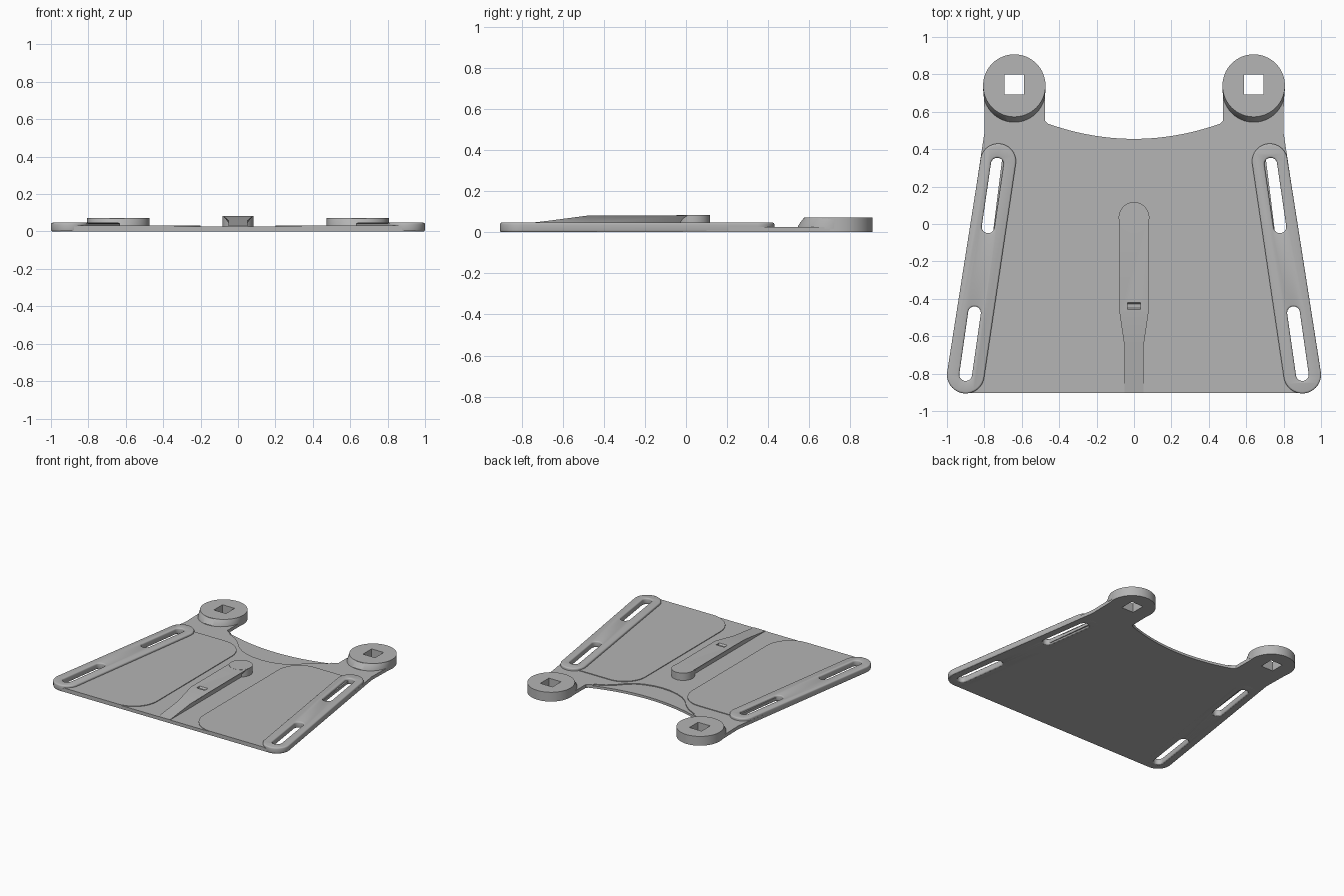
import bpy, bmesh
from math import cos, sin, radians, hypot, atan2, degrees

cube = bpy.data.objects.get("Cube")
if cube:
    bpy.data.objects.remove(cube, do_unlink=True)

grey = bpy.data.materials.new("plain grey")
grey.use_nodes = True
tone = (0.46, 0.46, 0.46, 1)
grey.diffuse_color = tone
grey.node_tree.nodes["Principled BSDF"].inputs["Base Color"].default_value = tone


def loft(name, rings):
    """Closed solid through rings that share a point count."""
    bm = bmesh.new()
    loops = [[bm.verts.new(p) for p in ring] for ring in rings]
    n = len(loops[0])
    for a, b in zip(loops, loops[1:]):
        for i in range(n):
            j = (i + 1) % n
            bm.faces.new((a[i], a[j], b[j], b[i]))
    bm.faces.new(loops[0])
    bm.faces.new(loops[-1])
    bmesh.ops.recalc_face_normals(bm, faces=bm.faces)
    mesh = bpy.data.meshes.new(name)
    bm.to_mesh(mesh)
    bm.free()
    mesh.materials.append(grey)
    obj = bpy.data.objects.new(name, mesh)
    bpy.context.collection.objects.link(obj)
    return obj


def prism(name, outline, z0, z1):
    return loft(name, [[(x, y, z) for x, y in outline] for z in (z0, z1)])


def arc(cx, cy, r, a0, a1, steps=24):
    angles = [radians(a0 + (a1 - a0) * i / steps) for i in range(steps + 1)]
    return [(cx + r * cos(a), cy + r * sin(a)) for a in angles]


def circle(cx, cy, r):
    return arc(cx, cy, r, 0, 360, 64)[:-1]


def capsule(a, b, ra, rb):
    """Outline around two discs, a at the front and b at the back."""
    t = degrees(atan2(b[1] - a[1], b[0] - a[0]))
    return arc(*a, ra, t + 90, t + 270) + arc(*b, rb, t - 90, t + 90)


def flip(points):
    return [(-x, y) for x, y in reversed(points)]


def apply(obj, mod):
    bpy.context.view_layer.objects.active = obj
    bpy.ops.object.modifier_apply(modifier=mod.name)


def cut(obj, cutter):
    mod = obj.modifiers.new("cut", "BOOLEAN")
    mod.operation, mod.solver, mod.object = "DIFFERENCE", "EXACT", cutter
    apply(obj, mod)
    bpy.data.objects.remove(cutter, do_unlink=True)


def finish(obj, bevel=0):
    if bevel:
        mod = obj.modifiers.new("soft edge", "BEVEL")
        mod.width, mod.segments = bevel, 3
        mod.limit_method, mod.angle_limit = "ANGLE", radians(40)
        apply(obj, mod)
    bpy.ops.object.select_all(action="DESELECT")
    obj.select_set(True)
    bpy.context.view_layer.objects.active = obj
    bpy.ops.object.shade_smooth_by_angle(angle=radians(35))


BASE, PAD, RAIL, KNOB, CLIP = 0.026, 0.031, 0.047, 0.072, 0.082
SLOTS = [((0.90, -0.805), (0.853, -0.475)), ((0.78, -0.015), (0.731, 0.32))]
HOLE = [(0.588, 0.692), (0.692, 0.692), (0.692, 0.798), (0.588, 0.798)]


def back_edge(x):
    return 0.455 + 0.085 * (x / 0.47) ** 2


# Base plate: tapered sides, two ears and a curved back edge
half = arc(0.896, -0.805, 0.098, -90, 8) + [(0.798, 0.5)]
half += arc(0.64, 0.74, 0.163, 0, 180, 32) + [(0.475, 0.55)]
half += [(x, back_edge(x)) for x in [0.46 - 0.04 * i for i in range(12)]]
plate = prism("base_plate", half + flip(half), 0, BASE)

# Thinner lip behind the curved back edge
lip = [(0, 0.285), (0.07, 0.29), (0.14, 0.307), (0.2, 0.333), (0.25, 0.37),
       (0.285, 0.41), (0.32, 0.445), (0.36, 0.475), (0.43, 0.51), (0.43, 0.6)]
cut(plate, prism("lip_cutter", lip + flip(lip[1:]), 0.019, 0.1))

for side in (1, -1):
    label = "left" if side == 1 else "right"

    def m(points):
        return [(side * x, y) for x, y in points]

    # Slots and square hole in the plate
    for a, b in SLOTS:
        cut(plate, prism("slot_cutter", m(capsule(a, b, 0.041, 0.041)), -0.1, 0.2))
    cut(plate, prism("hole_cutter", m(HOLE), -0.1, 0.2))

    # Raised side rail with two long slots
    rail = prism(label + "_rail",
                 m(capsule((0.9, -0.806), (0.726, 0.335), 0.1, 0.095)), 0, RAIL)
    for a, b in SLOTS:
        cut(rail, prism("slot_cutter", m(capsule(a, b, 0.034, 0.034)), -0.1, 0.2))
    finish(rail, 0.011)

    # Shallow raised pad with rounded inner corners
    pad = [(0.86, -0.904)] + arc(0.4, -0.704, 0.2, 270, 180)
    pad += arc(0.38, 0.21, 0.18, 180, 90) + [(0.7, 0.39)]
    finish(prism(label + "_pad", m(pad), 0.01, PAD))

    # Round ear boss, with a leaning skirt towards the front
    boss = prism(label + "_boss", m(circle(0.64, 0.74, 0.167)), 0, KNOB)
    low, high = m(circle(0.64, 0.71, 0.166)), m(circle(0.64, 0.74, 0.166))
    skirt = loft(label + "_boss_skirt", [[(x, y, 0.015) for x, y in low],
                                         [(x, y, 0.03) for x, y in low],
                                         [(x, y, KNOB - 0.001) for x, y in high]])
    for part in (boss, skirt):
        cut(part, prism("hole_cutter", m(HOLE), -0.1, 0.2))
        finish(part)

finish(plate)

# Central clip: ramp that widens into an undercut bar
rings = []
for y, w, top in ((-0.904, 0.05, 0.028), (-0.66, 0.05, 0.057),
                  (-0.47, 0.078, CLIP), (0.04, 0.078, CLIP)):
    mid = min(0.045, top - 0.002)
    rings.append([(-0.05, y, 0.015), (0.05, y, 0.015), (0.05, y, mid),
                  (w, y, top), (-w, y, top), (-0.05, y, mid)])
clip = loft("clip_bar", rings)

# Small notch across the bar
notch = [(-0.463, 0.09), (-0.448, 0.07), (-0.428, 0.07), (-0.413, 0.09)]
cut(clip, loft("notch_cutter", [[(x, y, z) for y, z in notch]
                                for x in (-0.035, 0.035)]))
finish(clip)
finish(prism("clip_head", circle(0, 0.035, 0.082), 0.015, CLIP + 0.001))
